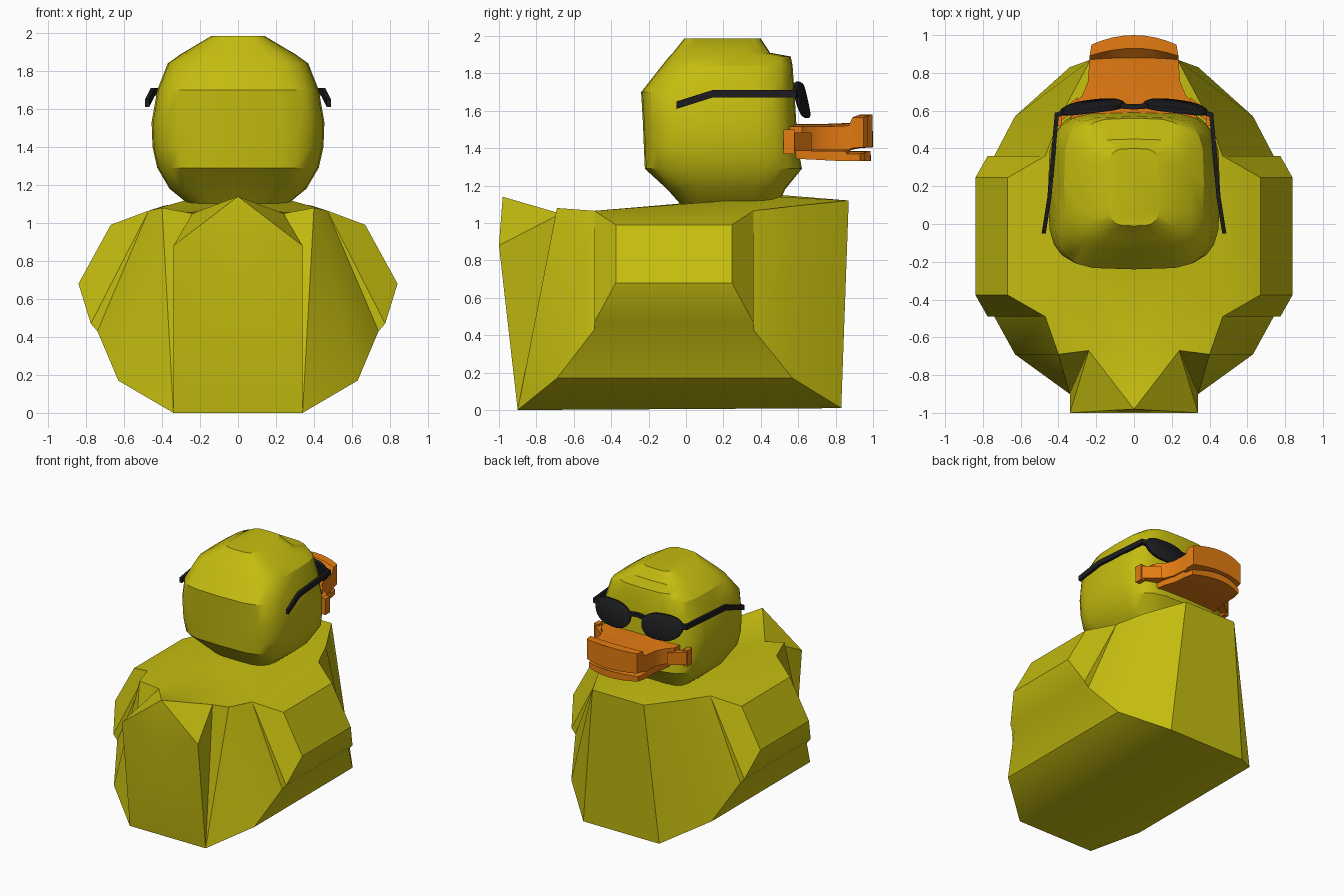
import bpy, bmesh
from math import cos, sin, pi, radians

if "Cube" in bpy.data.objects:
    bpy.data.objects.remove(bpy.data.objects["Cube"])


def material(name, rgb):
    m = bpy.data.materials.new(name)
    m.diffuse_color = (*rgb, 1)
    m.use_nodes = True
    m.node_tree.nodes["Principled BSDF"].inputs["Base Color"].default_value = m.diffuse_color
    return m


YELLOW = material("yellow", (0.56, 0.51, 0.005))
ORANGE = material("orange", (0.78, 0.20, 0.006))
BLACK = material("black", (0.012, 0.012, 0.014))


def finish(name, bm, mat, angle):
    bmesh.ops.remove_doubles(bm, verts=bm.verts, dist=0.0005)
    bmesh.ops.recalc_face_normals(bm, faces=bm.faces)
    me = bpy.data.meshes.new(name)
    bm.to_mesh(me)
    bm.free()
    me.shade_smooth()
    me.set_sharp_from_angle(angle=radians(angle))
    me.materials.append(mat)
    ob = bpy.data.objects.new(name, me)
    bpy.context.collection.objects.link(ob)
    return ob


def loft(name, rings, mat, angle=30):
    """Skin a list of equal-length rings and cap both ends."""
    bm = bmesh.new()
    vs = [[bm.verts.new(p) for p in r] for r in rings]
    n = len(rings[0])
    for a, b in zip(vs, vs[1:]):
        for i in range(n):
            j = (i + 1) % n
            bm.faces.new((a[i], a[j], b[j], b[i]))
    bm.faces.new(vs[0])
    bm.faces.new(vs[-1])
    return finish(name, bm, mat, angle)


# Body: named corner points of one half, mirrored across x
P = {
    "b0": (0, -.90, 0), "b1": (.34, -.90, 0), "f0": (0, .83, .01), "f1": (.34, .83, .01),
    "l1": (.63, -.69, .17), "l2": (.63, .57, .17),
    "w1": (.74, -.49, .43), "w2": (.74, .36, .43),
    "r1": (.775, -.49, .47), "r2": (.775, .36, .47),
    "o1": (.84, -.375, .68), "o2": (.84, .245, .68),
    "q1": (.67, -.375, .99), "q2": (.67, .245, .99),
    "u1": (.47, -.49, 1.065), "u2": (.47, .36, 1.065),
    "t1": (.40, -.69, 1.08), "t2": (.39, .57, 1.09),
    "v0": (0, -.67, 1.05), "v1": (.24, -.67, 1.05),
    "k0": (0, -1.0, .88), "k1": (.34, -1.0, .88), "p0": (0, -.98, 1.14),
    "g0": (0, .87, 1.12), "g1": (.23, .87, 1.12),
    "m0": (0, -.25, 1.085), "m1": (.2, -.25, 1.085),
    "n0": (0, .50, 1.15), "n1": (.2, .50, 1.14),
}
PATCHES = [
    "b0 b1 f1 f0, b1 l1 l2 f1, l1 w1 w2 l2, w1 r1 r2 w2",   # underside
    "r1 r2 o2 o1, o1 o2 q2 q1, q1 q2 u2 u1",                # wing
    "r1 o1 q1 u1, r2 u2 q2 o2",                             # wing ends
    "w1 r1 u1, w2 u2 r2, l1 w1 u1 t1, b1 l1 t1",            # rear side
    "b1 t1 v1, b1 v1 k1",
    "k0 k1 b1 b0, k0 k1 p0, k1 v1 p0, p0 v1 v0",            # tail
    "w2 l2 t2 u2, l2 f1 g1 t2, f1 f0 g0 g1",                # breast
    "v0 v1 m1 m0, v1 t1 u1 m1, u1 u2 n1 m1",                # back
    "u2 t2 g1 n1, n1 g1 g0 n0, m0 m1 n1 n0",
]
bm = bmesh.new()
for s in (1, -1):
    V = {k: bm.verts.new((s * x, y, z)) for k, (x, y, z) in P.items()}
    for patch in PATCHES:
        for f in patch.split(","):
            bm.faces.new([V[k] for k in f.split()])
finish("body", bm, YELLOW, 32)


# Head: stacked rounded-square sections (z, half width, back y, front y)
def rounded(z, hx, y0, y1, n=24, e=0.5):
    ring = []
    for i in range(n):
        c, s = cos(2 * pi * i / n), sin(2 * pi * i / n)
        px = abs(c) ** e * (1 if c > 0 else -1)
        py = abs(s) ** e * (1 if s > 0 else -1)
        ring.append((hx * px, (y0 + y1) / 2 + (y1 - y0) / 2 * py, z))
    return ring


head = [
    (1.09, .25, -.02, .49), (1.18, .36, -.10, .53), (1.29, .425, -.22, .62),
    (1.40, .45, -.225, .60), (1.53, .455, -.23, .59), (1.70, .425, -.24, .58),
    (1.84, .37, -.13, .57), (1.89, .30, -.09, .56), (1.91, .265, -.07, .45),
    (1.985, .14, -.01, .40),
]
loft("head", [rounded(*h) for h in head], YELLOW, 32)


# Bill: cross-sections (y, half width, bottom z, top z, tip bow)
def bill_ring(y, hx, z0, z1, bow):
    ts = [i / 4 - 1 for i in range(9)]
    top = [(t * hx, y - bow * t * t, z1 - .015 * t * t) for t in ts]
    bottom = [(t * hx, y - bow * t * t, z0) for t in reversed(ts)]
    return top + bottom


upper = [(.50, .34, 1.39, 1.53, 0), (.62, .33, 1.39, 1.53, 0), (.68, .275, 1.39, 1.53, 0),
         (.75, .245, 1.39, 1.53, 0), (.88, .235, 1.39, 1.535, .01),
         (.93, .235, 1.40, 1.58, .04), (1.0, .225, 1.405, 1.58, .05)]
lower = [(.50, .28, 1.345, 1.40, 0), (.66, .265, 1.34, 1.40, 0), (.75, .24, 1.335, 1.40, 0),
         (.87, .235, 1.33, 1.40, .02), (.88, .235, 1.33, 1.385, .02),
         (.99, .22, 1.33, 1.385, .06)]
loft("upper_bill", [bill_ring(*r) for r in upper], ORANGE)
loft("lower_bill", [bill_ring(*r) for r in lower], ORANGE)


def bar(name, path, dx, dy, dz, mat):
    """Rectangular bar following a path; each section is spread by dx, dy, dz."""
    loft(name, [[(x - dx, y - dy, z - dz), (x + dx, y + dy, z - dz),
                 (x + dx, y + dy, z + dz), (x - dx, y - dy, z + dz)]
                for x, y, z in path], mat)


# Lens: pillow shape wrapped round the face and tilted back
def lens_ring(s, scale, depth, n=28):
    ring = []
    for i in range(n):
        c, w = cos(2 * pi * i / n), sin(2 * pi * i / n)
        px = abs(c) ** .75 * (1 if c > 0 else -1)
        pz = w * (.85 if w > 0 else 1.1) + .1 * c
        x, z = .22 + .17 * scale * px, 1.67 + .1 * scale * pz
        ring.append((s * x, .632 - .25 * x * x - .22 * (z - 1.67) + depth, z))
    return ring


for s, side in ((1, "right"), (-1, "left")):
    # Mouth corners
    bar(side + "_mouth_corner", [(s * .40, .52, 1.435), (s * .40, .58, 1.435)],
        .02 * s, 0, .065, ORANGE)
    bar(side + "_mouth_arm", [(s * .40, .56, 1.435), (s * .29, .65, 1.435)],
        .01 * s, .02, .05, ORANGE)
    # Glasses
    loft(side + "_lens", [lens_ring(s, .94, -.015), lens_ring(s, 1, -.005),
                          lens_ring(s, 1, .01), lens_ring(s, .9, .018)], BLACK, 40)
    bar(side + "_hinge", [(s * .36, .595, 1.69), (s * .415, .575, 1.69)],
        0, .014, .02, BLACK)
    bar(side + "_temple", [(s * .408, .59, 1.69), (s * .448, .14, 1.69),
                           (s * .478, -.05, 1.63)], .011 * s, 0, .02, BLACK)
bar("bridge", [(-.07, .625, 1.69), (0, .62, 1.695), (.07, .625, 1.69)], 0, .014, .014, BLACK)
